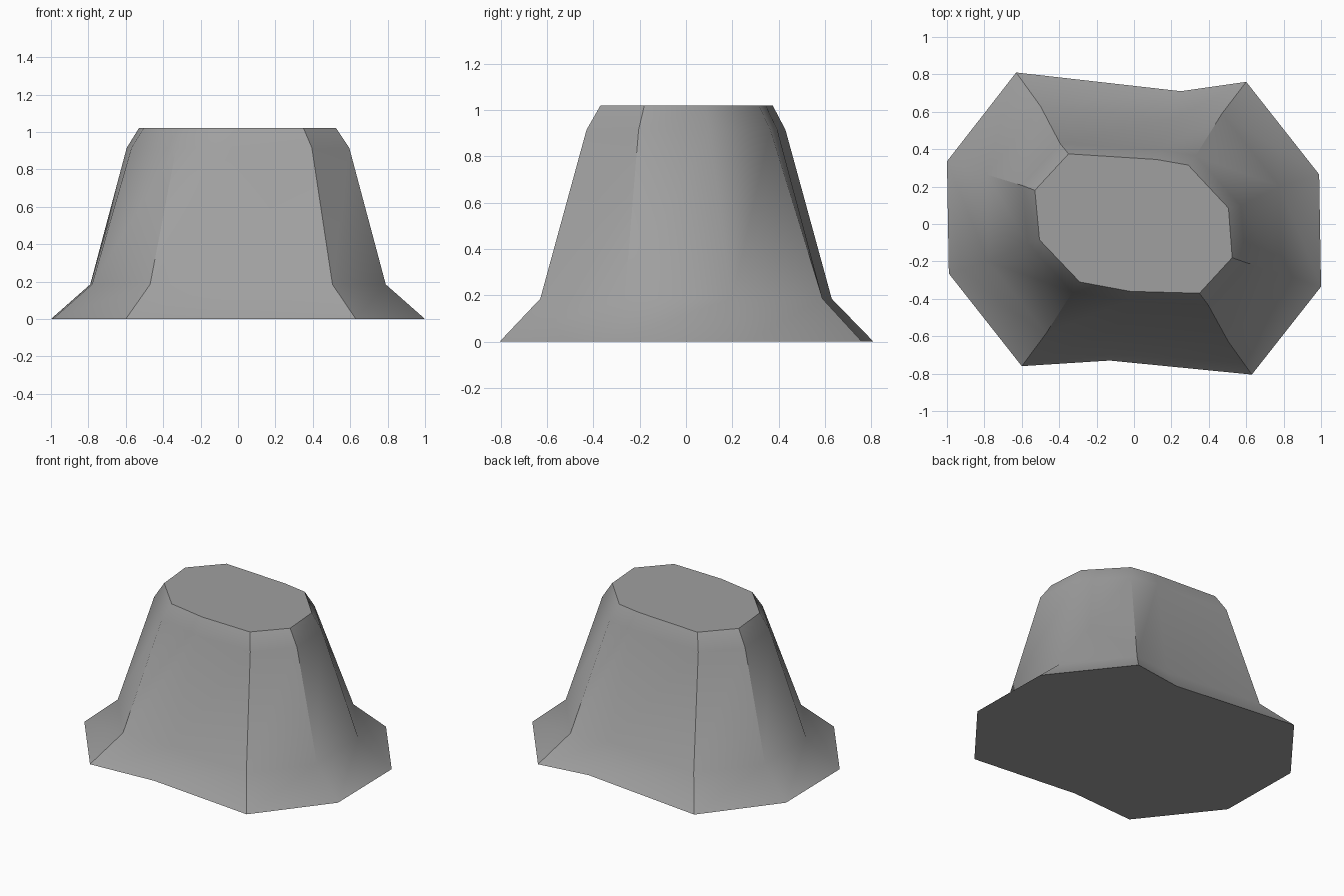
import bpy, bmesh, math

if "Cube" in bpy.data.objects:
    bpy.data.objects.remove(bpy.data.objects["Cube"])

grey = bpy.data.materials.new("stone_grey")
grey.diffuse_color = (0.35, 0.35, 0.35, 1)
grey.use_nodes = True
grey.node_tree.nodes["Principled BSDF"].inputs["Base Color"].default_value = grey.diffuse_color

# Horizontal outlines from base to top: height, then points counter-clockwise
rings = [
    (0.0, [(1, -.335), (.99, .265), (.60, .76), (.25, .71), (-.63, .81),
           (-1, .335), (-.99, -.265), (-.60, -.76), (-.13, -.73), (.63, -.805)]),
    (0.185, [(.79, -.265), (.78, .20), (.47, .59), (.20, .56), (-.50, .63),
             (-.79, .265), (-.78, -.20), (-.47, -.585), (-.10, -.575), (.505, -.63)]),
    (0.915, [(.595, -.205), (.57, .10), (.33, .365), (.14, .395), (-.395, .43),
             (-.595, .205), (-.57, -.10), (-.33, -.365), (-.03, -.41), (.395, -.43)]),
    (1.02, [(.525, -.18), (.505, .085), (.29, .315), (.12, .345), (-.35, .375),
            (-.53, .18), (-.505, -.085), (-.29, -.31), (-.02, -.36), (.35, -.37)]),
]

# Rock body: outlines joined by side walls, closed at both ends
bm = bmesh.new()
loops = [[bm.verts.new((x, y, z)) for x, y in pts] for z, pts in rings]
for low, high in zip(loops, loops[1:]):
    for i in range(len(low)):
        j = (i + 1) % len(low)
        bm.faces.new((low[i], low[j], high[j], high[i]))
bm.faces.new(loops[0][::-1])
bm.faces.new(loops[-1])
bmesh.ops.recalc_face_normals(bm, faces=bm.faces)

mesh = bpy.data.meshes.new("rock_mound")
bm.to_mesh(mesh)
bm.free()
mesh.materials.append(grey)
rock = bpy.data.objects.new("rock_mound", mesh)
bpy.context.collection.objects.link(rock)

# Soft bends in the walls, crisp corners
bpy.context.view_layer.objects.active = rock
rock.select_set(True)
bpy.ops.object.shade_smooth_by_angle(angle=math.radians(35))
